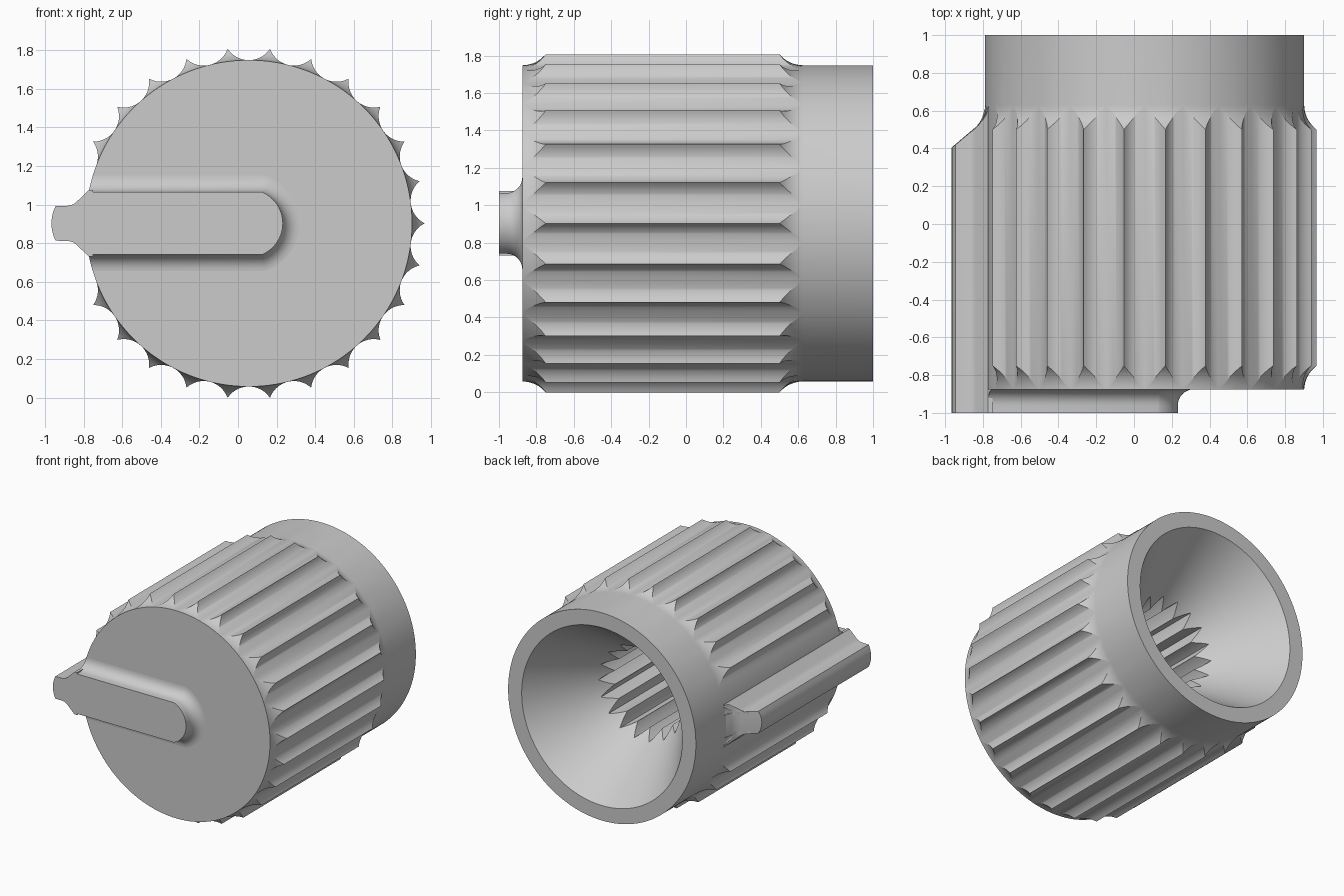
import bpy, bmesh
from math import sin, cos, acos, asin, sqrt, pi, radians

if "Cube" in bpy.data.objects:
    bpy.data.objects.remove(bpy.data.objects["Cube"], do_unlink=True)

CX, CZ = 0.056, 0.903          # knob axis, running along y
BASE, TIP = 0.845, 0.91        # body radius and ridge radius
RIDGES, SPLINES = 26, 18
STEPS = RIDGES * SPLINES       # columns shared by ridges and splines
FILLET = 0.1625                # run-out radius at the ridge ends
REAR_RUN, FRONT_FACE = 0.63, -0.875

grey = bpy.data.materials.new("grey plastic")
grey.use_nodes = True
colour = (0.6, 0.6, 0.6, 1)
grey.diffuse_color = colour
grey.node_tree.nodes["Principled BSDF"].inputs["Base Color"].default_value = colour


def skin(name, columns, wrap_columns=False, wrap_rows=False):
    """Join columns of points into a closed, smooth-shaded object."""
    bm = bmesh.new()
    grid = [[bm.verts.new(p) for p in col] for col in columns]
    n, m = len(grid), len(grid[0])
    for i in range(n if wrap_columns else n - 1):
        a, b = grid[i], grid[(i + 1) % n]
        for j in range(m if wrap_rows else m - 1):
            k = (j + 1) % m
            bm.faces.new((a[j], a[k], b[k], b[j]))
    if wrap_rows:
        bm.faces.new(grid[0])
        bm.faces.new(grid[-1])
    else:
        bm.faces.new([c[0] for c in grid])
        bm.faces.new([c[-1] for c in grid])
    bmesh.ops.remove_doubles(bm, verts=bm.verts, dist=1e-5)
    bmesh.ops.recalc_face_normals(bm, faces=bm.faces)
    mesh = bpy.data.meshes.new(name)
    bm.to_mesh(mesh)
    bm.free()
    mesh.materials.append(grey)
    obj = bpy.data.objects.new(name, mesh)
    bpy.context.collection.objects.link(obj)
    bpy.ops.object.select_all(action='DESELECT')
    obj.select_set(True)
    bpy.context.view_layer.objects.active = obj
    bpy.ops.object.shade_smooth_by_angle(angle=radians(28))
    return obj


def ridge_radius(i):
    """Concave scallops between sharp ridges; plain beside the pointer."""
    t = (i % SPLINES / SPLINES - 0.5) * 2 * pi / RIDGES
    if abs(i / STEPS - 0.5) < 1.5 / RIDGES:
        return BASE
    scoop = 0.132
    c = BASE + scoop
    return c * cos(t) - sqrt(scoop ** 2 - (c * sin(t)) ** 2)


def bore_radius(i):
    """Pointed splines inside the shaft hole."""
    per = STEPS // SPLINES
    return 0.32 + 0.07 * abs(i % per / per - 0.5) * 2


def rear_end(r):
    """Where the rear run-out reaches a given radius."""
    if r > TIP:
        return 0.5 - (r - TIP) * 0.85
    c = 1 - max(r - BASE, 0) / FILLET
    return REAR_RUN - FILLET * sqrt(1 - c * c)


# Body: front face, ridged outside, rear collar, cone and splined bore
columns = []
for i in range(STEPS):
    a = 2 * pi * i / STEPS
    top = ridge_radius(i)
    swing = acos(min(1, 1 - (top - BASE) / FILLET))
    rise = [(BASE + FILLET * (1 - cos(swing * k / 6)), FILLET * sin(swing * k / 6))
            for k in range(7)]
    profile = [(BASE, FRONT_FACE)]
    profile += [(r, max(FRONT_FACE, d - REAR_RUN - 0.25)) for r, d in rise]
    profile += [(r, REAR_RUN - d) for r, d in reversed(rise)]
    bore = bore_radius(i)
    profile += [(BASE, 1), (0.723, 1), (0.39, 0.49),
                (bore, 0.49 - (0.39 - bore) * 1.53), (bore, -0.5)]
    columns.append([(CX + r * cos(a), y, CZ + r * sin(a)) for r, y in profile])
skin("knob_body", columns, wrap_columns=True)

# Pointer ridge: section along the left edge, tapering into the collar
half = [(-0.772, 0.172), (-0.785, 0.16), (-0.835, 0.112), (-0.85, 0.1),
        (-0.865, 0.094), (-0.882, 0.091), (-0.945, 0.09), (-0.957, 0.06),
        (-0.964, 0.03)]
section = half + [(-0.966, 0)] + [(x, -z) for x, z in reversed(half)]
INNER = -0.75
columns = []
for x, z in section:
    col = [(x, -1, CZ + z)]
    for k in range(17):
        px = x + (INNER - x) * k / 16
        col.append((px, rear_end(sqrt((px - CX) ** 2 + z * z)), CZ + z))
    columns.append(col + [(INNER, -1, CZ + z)])
skin("pointer_ridge", columns, wrap_rows=True)

# Front bar: rounded end, with a hollow fillet down to the face
R = 0.085
rings = [(0, -1)]
rings += [(R * (1 - cos(k * pi / 16)), FRONT_FACE - R + R * sin(k * pi / 16))
          for k in range(9)]
columns = []
for off, y in rings:
    h, end = 0.162 + off, 0.176 + off
    sweep = asin(h / end)
    start = CX - sqrt(BASE ** 2 - h * h)
    ring = [(start, y, CZ - h)]
    for k in range(25):
        a = sweep * (k / 12 - 1)
        ring.append((CX + end * cos(a), y, CZ + end * sin(a)))
    columns.append(ring + [(start, y, CZ + h)])
skin("front_bar", list(zip(*columns)), wrap_columns=True)
